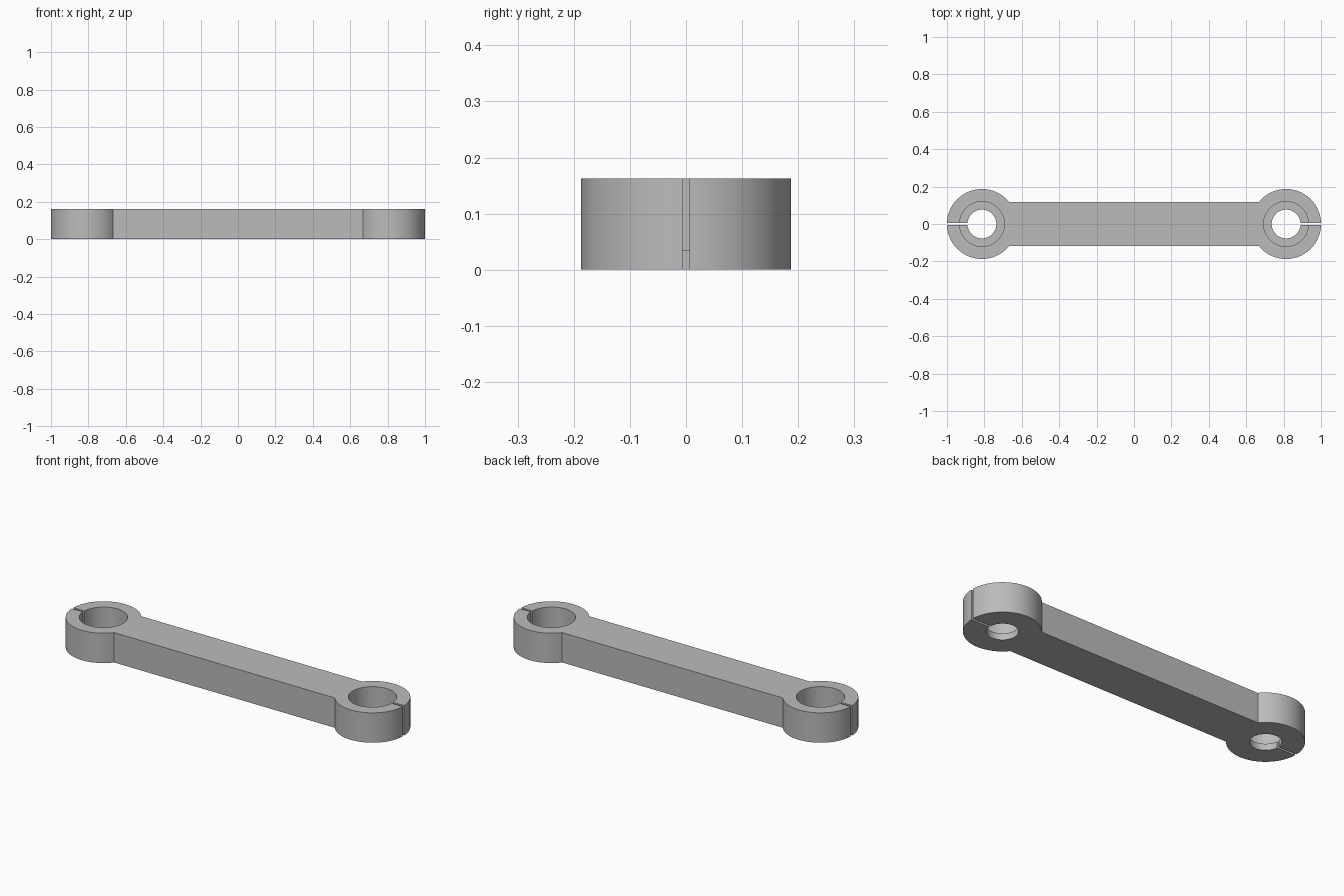
import bpy, bmesh
from math import sin, cos, asin, sqrt, pi

cube = bpy.data.objects.get("Cube")
if cube:
    bpy.data.objects.remove(cube, do_unlink=True)

HEIGHT, SHELF = 0.163, 0.035
CENTRE, EYE_R = 0.813, 0.187       # eye position and outer radius
SEAT_R, HOLE_R = 0.12, 0.077       # wide upper bore, narrow through hole
BAR_HALF, SLOT_HALF = 0.117, 0.0062
STEPS = 48


def arc(radius, start, end, steps):
    return [(CENTRE + radius * cos(start + (end - start) * i / steps),
             radius * sin(start + (end - start) * i / steps))
            for i in range(steps + 1)]


def slot_x(radius):
    return CENTRE + sqrt(radius ** 2 - SLOT_HALF ** 2)


def outline(bore_r):
    """Split eye at one end, repeated at the other by a half turn."""
    bar = pi - asin(BAR_HALF / EYE_R)
    gap = asin(SLOT_HALF / EYE_R)
    bore_gap = asin(SLOT_HALF / bore_r)
    end = arc(EYE_R, -bar, -gap, STEPS)
    end.append((slot_x(SEAT_R), -SLOT_HALF))
    end += arc(bore_r, -bore_gap, bore_gap - 2 * pi, 2 * STEPS)
    end.append((slot_x(SEAT_R), SLOT_HALF))
    end += arc(EYE_R, gap, bar, STEPS)
    return end + [(-x, -y) for x, y in end]


# Stacked outlines: underside, shelf inner edge, shelf outer edge, top
bm = bmesh.new()
known = {}


def vert(x, y, z):
    key = (round(x, 5), round(y, 5), round(z, 5))
    if key not in known:
        known[key] = bm.verts.new((x, y, z))
    return known[key]


def face(verts):
    unique = list(dict.fromkeys(verts))
    if len(unique) > 2:
        bm.faces.new(unique)


levels = [(HOLE_R, 0), (HOLE_R, SHELF), (SEAT_R, SHELF), (SEAT_R, HEIGHT)]
rings = [[vert(x, y, z) for x, y in outline(r)] for r, z in levels]
for low, high in zip(rings, rings[1:]):
    for i in range(len(low)):
        j = (i + 1) % len(low)
        face([low[i], low[j], high[j], high[i]])
face(rings[0][::-1])
face(rings[-1])
bmesh.ops.recalc_face_normals(bm, faces=bm.faces[:])

mesh = bpy.data.meshes.new("link_arm")
bm.to_mesh(mesh)
bm.free()
link = bpy.data.objects.new("link_arm", mesh)
bpy.context.collection.objects.link(link)

# Plain grey metal
grey = bpy.data.materials.new("plain_grey")
grey.use_nodes = True
colour = (0.5, 0.5, 0.5, 1)
grey.diffuse_color = colour
grey.node_tree.nodes["Principled BSDF"].inputs["Base Color"].default_value = colour
mesh.materials.append(grey)

bpy.ops.object.select_all(action="DESELECT")
link.select_set(True)
bpy.context.view_layer.objects.active = link
bpy.ops.object.shade_smooth_by_angle(angle=pi / 6)
